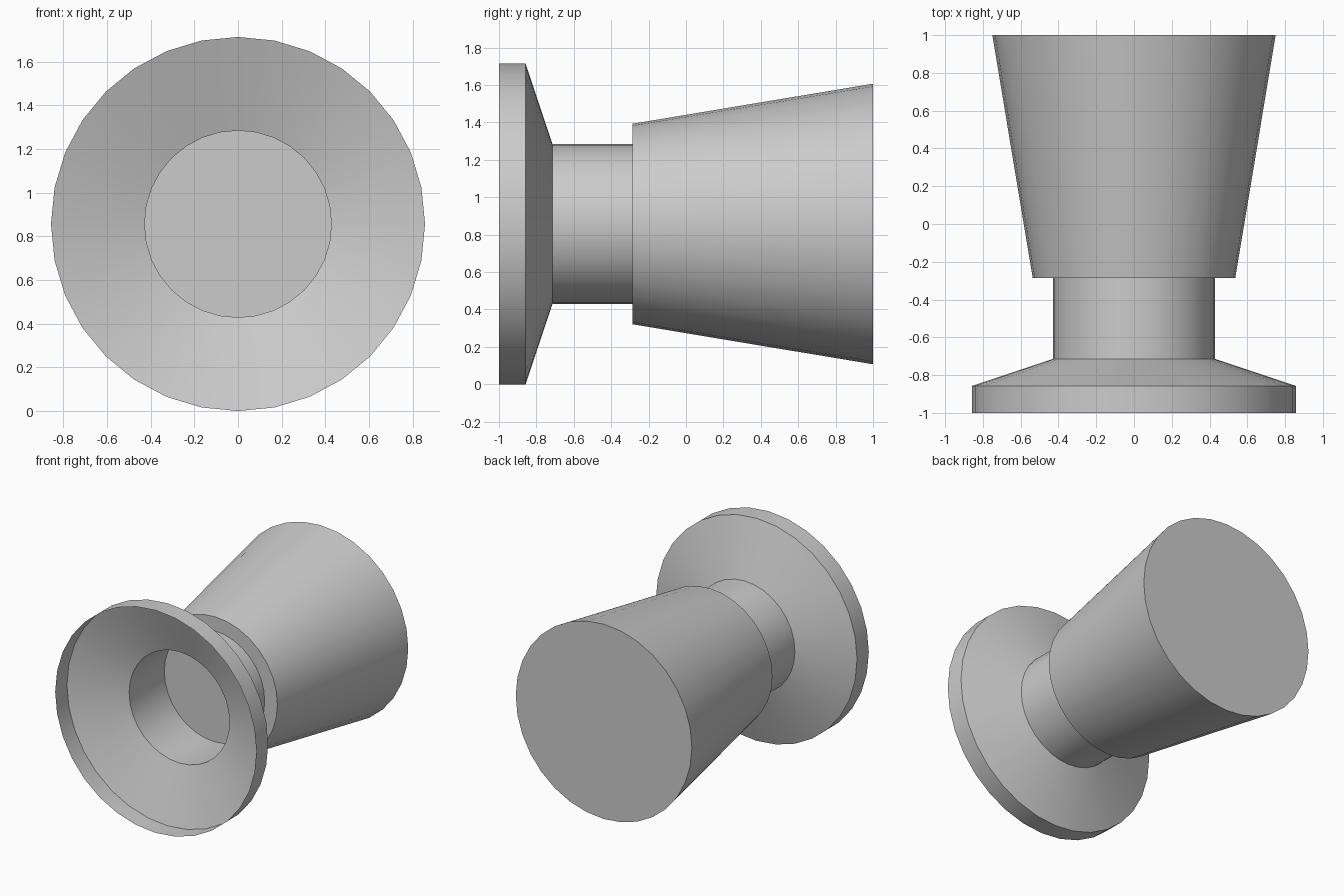
import bpy, bmesh, math

cube = bpy.data.objects.get("Cube")
if cube:
    bpy.data.objects.remove(cube, do_unlink=True)

SIDES = 32
CENTRE_Z = 0.857

grey = bpy.data.materials.new("light_grey")
grey.use_nodes = True
colour = (0.6, 0.6, 0.6, 1)
grey.diffuse_color = colour
grey.node_tree.nodes["Principled BSDF"].inputs["Base Color"].default_value = colour


def turned(name, profile, capped=False):
    """Turn a (radius, y) profile, listed front to back, around the long axis."""
    bm = bmesh.new()
    rings = []
    for radius, y in profile:
        rings.append([bm.verts.new((radius * math.sin(a), y, radius * math.cos(a)))
                      for a in (math.tau * i / SIDES for i in range(SIDES))])
    for near, far in zip(rings, rings[1:]):
        for i in range(SIDES):
            j = (i + 1) % SIDES
            bm.faces.new((near[i], far[i], far[j], near[j]))
    if capped:
        bm.faces.new(rings[0])
        bm.faces.new(rings[-1][::-1])
        bmesh.ops.recalc_face_normals(bm, faces=bm.faces)
    mesh = bpy.data.meshes.new(name)
    bm.to_mesh(mesh)
    bm.free()
    mesh.materials.append(grey)
    obj = bpy.data.objects.new(name, mesh)
    obj.location.z = CENTRE_Z
    bpy.context.collection.objects.link(obj)
    bpy.ops.object.select_all(action='DESELECT')
    obj.select_set(True)
    bpy.context.view_layer.objects.active = obj
    bpy.ops.object.shade_smooth_by_angle(angle=math.radians(30))
    return obj


# Thin open flange, sloping in to the hollow neck
turned("flange_and_neck", [(0.857, -1), (0.857, -0.857), (0.428, -0.714), (0.428, -0.286)])

# Solid tapered body, whose front face closes the neck
turned("tapered_body", [(0.536, -0.286), (0.75, 1)], capped=True)
